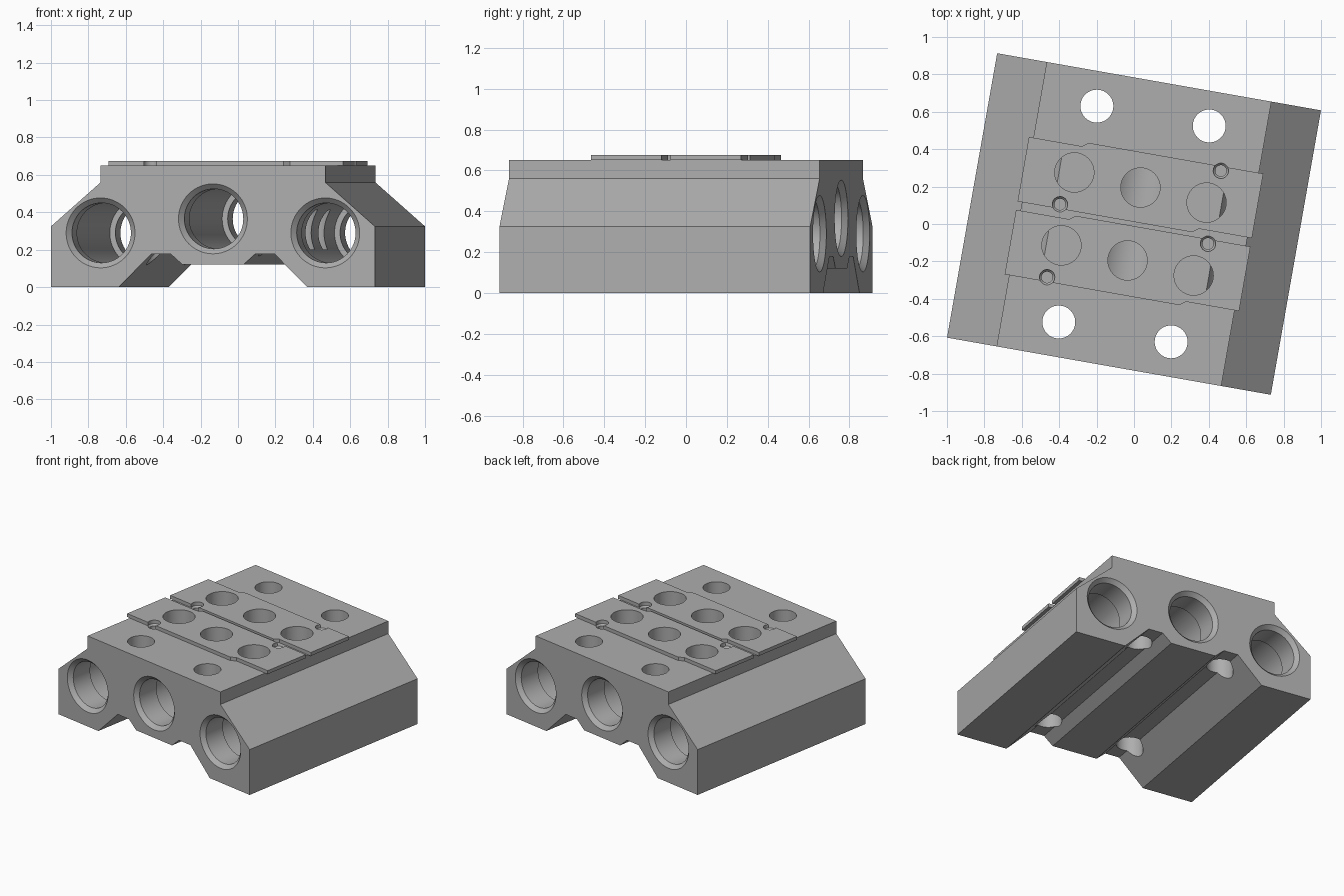
import bpy, bmesh, math
from mathutils import Matrix

if "Cube" in bpy.data.objects:
    bpy.data.objects.remove(bpy.data.objects["Cube"])

TURN = Matrix.Rotation(math.radians(-10), 4, 'Z')
HALF_D = 0.772

grey = bpy.data.materials.new("metal_grey")
grey.diffuse_color = (0.42, 0.42, 0.42, 1)
grey.use_nodes = True
grey.node_tree.nodes["Principled BSDF"].inputs["Base Color"].default_value = grey.diffuse_color


def make_object(name, bm):
    bmesh.ops.recalc_face_normals(bm, faces=bm.faces)
    mesh = bpy.data.meshes.new(name)
    bm.to_mesh(mesh)
    bm.free()
    obj = bpy.data.objects.new(name, mesh)
    bpy.context.collection.objects.link(obj)
    return obj


def prism(name, points, offset):
    """Extrude a closed 3D outline along offset."""
    bm = bmesh.new()
    face = bm.faces.new([bm.verts.new(p) for p in points])
    ext = bmesh.ops.extrude_face_region(bm, geom=[face])
    verts = [g for g in ext["geom"] if isinstance(g, bmesh.types.BMVert)]
    bmesh.ops.translate(bm, verts=verts, vec=offset)
    return make_object(name, bm)


def lathe(name, profile, place, segs):
    """Solid of revolution about z from (radius, height) pairs, then placed."""
    bm = bmesh.new()
    rings = []
    for r, h in profile:
        rings.append([bm.verts.new((r * math.cos(2 * math.pi * i / segs),
                                    r * math.sin(2 * math.pi * i / segs), h))
                      for i in range(segs)])
    for a, b in zip(rings, rings[1:]):
        for i in range(segs):
            j = (i + 1) % segs
            bm.faces.new((a[i], a[j], b[j], b[i]))
    bm.faces.new(rings[0])
    bm.faces.new(rings[-1])
    bm.transform(place)
    return make_object(name, bm)


def cut(obj, cutters):
    for c in cutters:
        mod = obj.modifiers.new("cut", 'BOOLEAN')
        mod.operation = 'DIFFERENCE'
        mod.solver = 'EXACT'
        mod.object = c
    dg = bpy.context.evaluated_depsgraph_get()
    mesh = bpy.data.meshes.new_from_object(obj.evaluated_get(dg))
    obj.modifiers.clear()
    obj.data = mesh


# Manifold block: symmetrical end profile run front to back
half = [(0.165, 0.12), (0.23, 0.178), (0.334, 0.178), (0.512, 0), (0.879, 0),
        (0.879, 0.325), (0.61, 0.56), (0.61, 0.65)]
outline = half + [(-x, z) for x, z in reversed(half)]
block = prism("manifold_block", [(x, -HALF_D, z) for x, z in outline],
              (0, 2 * HALF_D, 0))

# Long bores: chamfered mouths, narrow lips and a wider core
end = [(0.187, HALF_D + 0.02), (0.187, HALF_D), (0.16, HALF_D - 0.027),
       (0.16, 0.59), (0.19, 0.59)]
bore_profile = [(r, -h) for r, h in end] + end[::-1]
along_y = Matrix.Rotation(math.pi / 2, 4, 'X')
bores = [lathe("bore_cutter", bore_profile,
               Matrix.Translation((x, 0, z)) @ along_y, 64)
         for x, z in ((-0.61, 0.29), (0, 0.365), (0.61, 0.29))]

# Four through mounting holes
mounts = [lathe("mount_cutter", [(0.088, -0.1), (0.088, 0.8)],
                Matrix.Translation((sx * 0.305, sy * 0.586, 0)), 48)
          for sx in (-1, 1) for sy in (-1, 1)]

# Raised valve pads, each with three ports and two countersunk screw holes
pads, pad_cutters = [], []
for name, cy in (("front_valve_pad", -0.198), ("rear_valve_pad", 0.198)):
    side = [(-0.634, 0.163), (-0.345, 0.163), (-0.315, 0.187), (0.634, 0.187)]
    edge = side + [(-x, -y) for x, y in side]
    pads.append(prism(name, [(x, cy + y, 0.65) for x, y in edge], (0, 0, 0.025)))
    mine = []
    for k in (-1, 0, 1):
        floor = 0.4 if k == 0 else 0.2
        mine.append(lathe("port_cutter", [(0.105, floor), (0.105, 0.8)],
                          Matrix.Translation((k * 0.362, cy - k * 0.018, 0)), 48))
    for s in (-1, 1):
        mine.append(lathe("screw_cutter",
                          [(0.03, 0.45), (0.03, 0.638), (0.041, 0.65), (0.041, 0.8)],
                          Matrix.Translation((s * 0.408, cy + s * 0.163, 0)), 32))
    cut(pads[-1], mine)
    pad_cutters += mine

cutters = bores + mounts + pad_cutters
cut(block, cutters)
for c in cutters:
    bpy.data.objects.remove(c)

# Turn everything slightly about the vertical, colour and shade
for obj in [block] + pads:
    obj.data.transform(TURN)
    obj.data.materials.clear()
    obj.data.materials.append(grey)
    bpy.ops.object.select_all(action='DESELECT')
    obj.select_set(True)
    bpy.context.view_layer.objects.active = obj
    bpy.ops.object.shade_smooth_by_angle(angle=math.radians(25))
